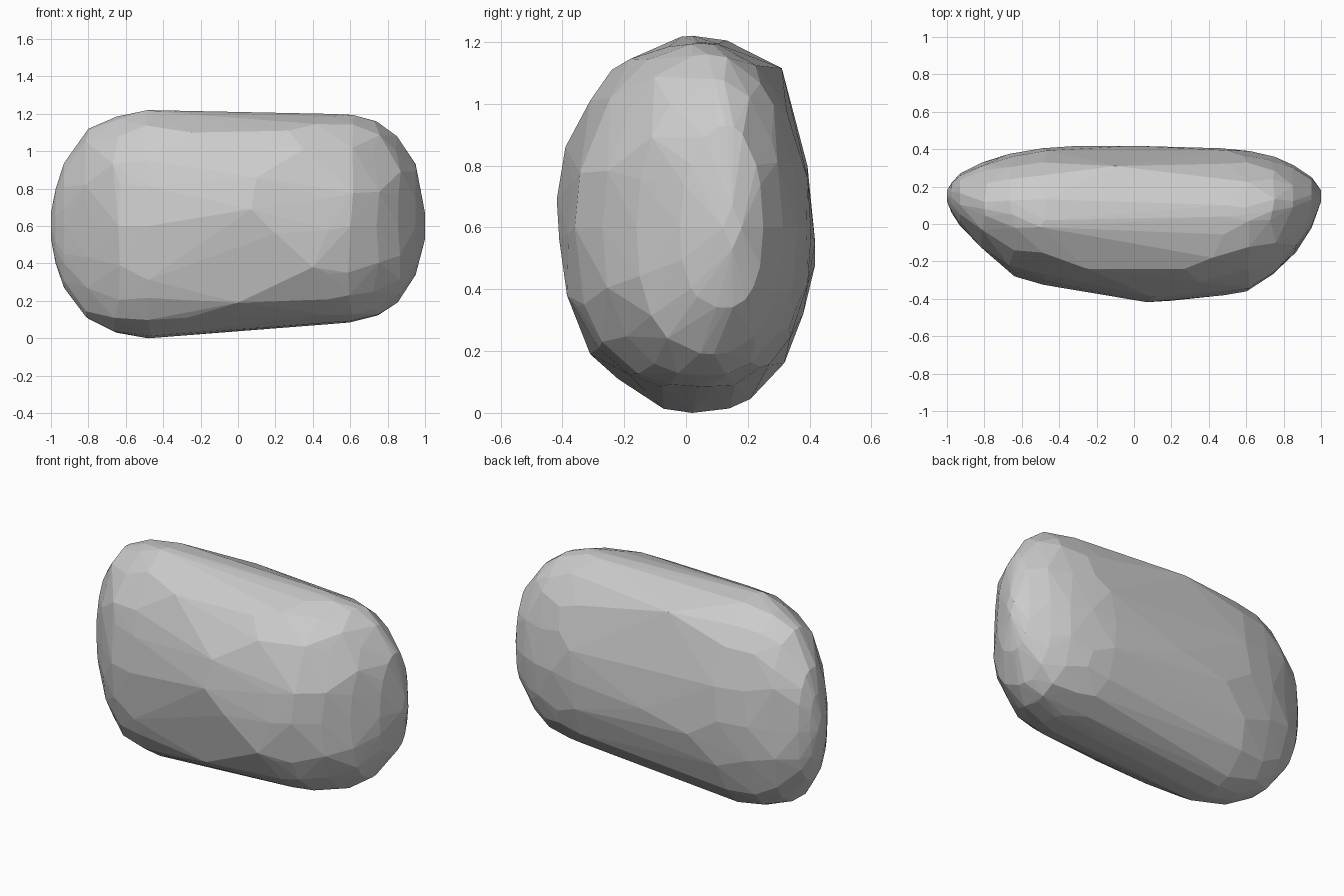
import bpy, bmesh, math, random
random.seed(4)

# Cross-sections along x: x, front y, back y, bottom z, top z, ridge y, widest z
SECTIONS = [
    (-0.975, 0.06, 0.22, 0.40, 0.80, 0.15, 0.60),
    (-0.93, -0.01, 0.27, 0.27, 0.94, 0.12, 0.60),
    (-0.80, -0.145, 0.335, 0.105, 1.12, 0.08, 0.60),
    (-0.65, -0.28, 0.375, 0.03, 1.185, 0.05, 0.60),
    (-0.48, -0.325, 0.405, 0.00, 1.22, 0.02, 0.60),
    (0.48, -0.38, 0.405, 0.075, 1.20, 0.04, 0.58),
    (0.60, -0.36, 0.39, 0.085, 1.195, 0.05, 0.60),
    (0.74, -0.27, 0.36, 0.12, 1.16, 0.07, 0.60),
    (0.85, -0.16, 0.315, 0.19, 1.08, 0.09, 0.60),
    (0.95, -0.02, 0.25, 0.34, 0.93, 0.13, 0.60),
]

# Roundness per quadrant (front low, front high, back low, back high)
LEFT = (2.2, 2.0, 2.5, 2.4)
RIGHT = (2.5, 2.05, 2.3, 2.1)

# Corner points that stand out: end tips, then the middle
CORNERS = [(s, y, z) for s in (-1, 1) for y, z in
           ((0.15, 0.53), (0.12, 0.60), (0.18, 0.60), (0.15, 0.67))]
CORNERS += [(0.07, -0.418, 0.69), (0.1, -0.39, 0.86), (0.2, -0.41, 0.56),
            (-0.1, 0.31, 1.115), (0.0, 0.418, 0.55), (-0.3, 0.418, 0.48),
            (-0.27, -0.22, 0.11), (0.0, -0.31, 0.19), (0.4, -0.385, 0.38),
            (0.42, -0.18, 1.145), (0.27, -0.24, 1.11), (-0.25, -0.24, 1.10),
            (0.35, -0.31, 1.01)]


def power(v, n):
    return math.copysign(abs(v) ** (2 / n), v)


def ring(x, y0, y1, z0, z1, yc, zc, count=18):
    pts = [(x, yc, z0), (x, yc, z1)]    # exact keel and ridge
    t = (x + 1) / 2
    for i in range(count):
        a = 2 * math.pi * i / count
        if i not in (0, count // 2):
            a += random.uniform(-0.1, 0.1)
        c, s = math.cos(a), math.sin(a)
        q = (2 if c > 0 else 0) + (1 if s > 0 else 0)
        n = LEFT[q] * (1 - t) + RIGHT[q] * t
        ry = y1 - yc if c > 0 else yc - y0
        rz = z1 - zc if s > 0 else zc - z0
        dx = random.uniform(-0.02, 0.02) if abs(x) < 0.9 else 0
        pts.append((x + dx, yc + ry * power(c, n), zc + rz * power(s, n)))
    return pts


# Faceted boulder: convex hull around the sections
bm = bmesh.new()
for sec in SECTIONS:
    for p in ring(*sec):
        bm.verts.new(p)
for p in CORNERS:
    bm.verts.new(p)
bmesh.ops.remove_doubles(bm, verts=bm.verts[:], dist=0.02)
bmesh.ops.convex_hull(bm, input=bm.verts[:])
loose = [v for v in bm.verts if not v.link_faces]
bmesh.ops.delete(bm, geom=loose, context='VERTS')
bmesh.ops.recalc_face_normals(bm, faces=bm.faces[:])

mesh = bpy.data.meshes.new("boulder")
bm.to_mesh(mesh)
bm.free()
boulder = bpy.data.objects.new("boulder", mesh)
bpy.context.collection.objects.link(boulder)
